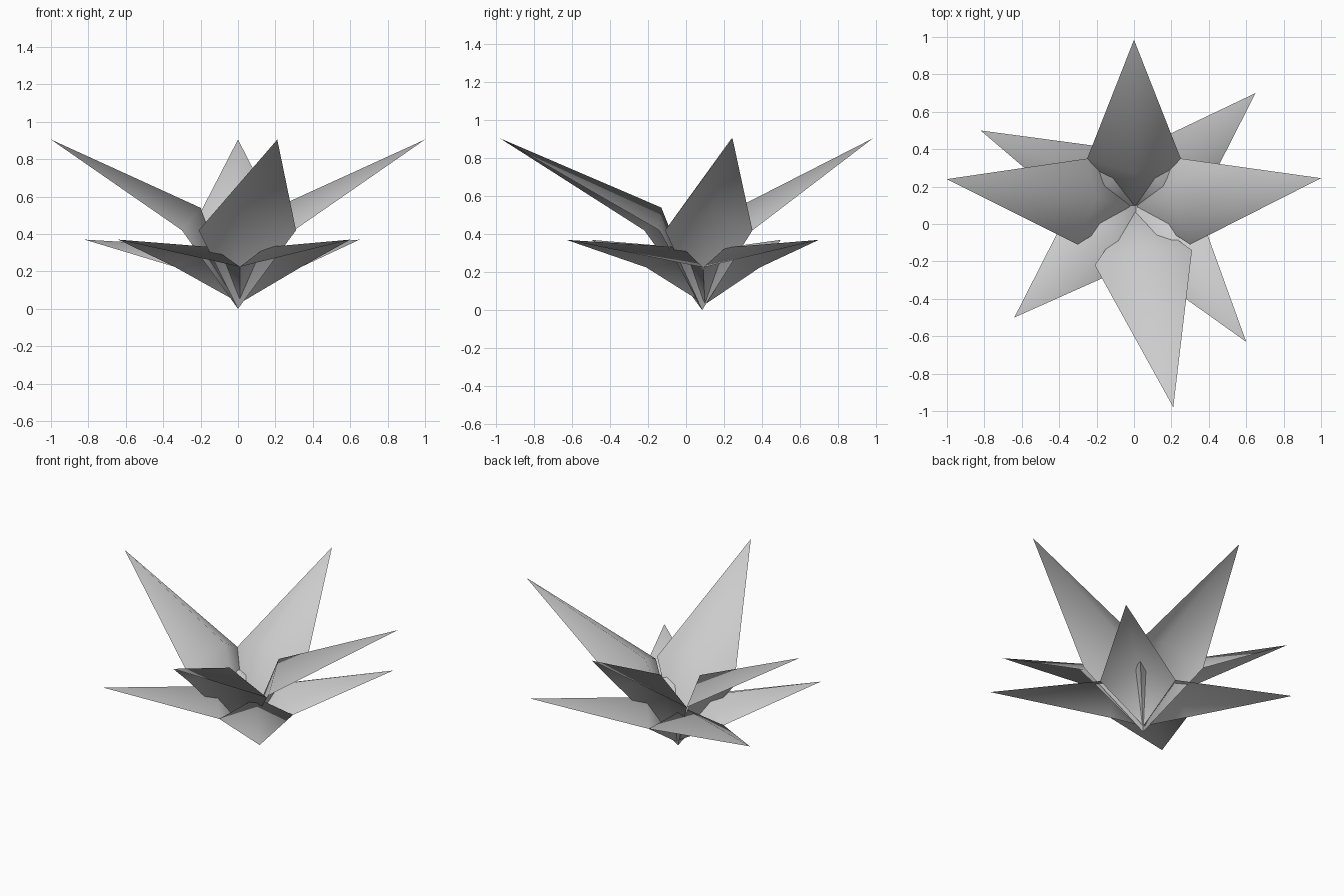
import bpy
import bmesh
from mathutils import Vector

cube = bpy.data.objects.get("Cube")
if cube:
    bpy.data.objects.remove(cube, do_unlink=True)

grey = bpy.data.materials.new("pale grey")
grey.use_nodes = True
colour = (0.6, 0.6, 0.6, 1)
grey.diffuse_color = colour
grey.node_tree.nodes["Principled BSDF"].inputs["Base Color"].default_value = colour


def petal(name, base, tip, left, right, ridge):
    """Kite-shaped sheet whose middle bulges inward, towards the flower's axis."""
    bm = bmesh.new()
    b, t, l, r, m = (bm.verts.new(p) for p in (base, tip, left, right, ridge))
    for tri in ((b, r, m), (r, t, m), (t, l, m), (l, b, m)):
        bm.faces.new(tri)
    bmesh.ops.recalc_face_normals(bm, faces=bm.faces)
    if sum((f.normal.z for f in bm.faces)) < 0:
        bmesh.ops.reverse_faces(bm, faces=bm.faces)
    for f in bm.faces:
        f.smooth = True
    mesh = bpy.data.meshes.new(name)
    bm.to_mesh(mesh)
    bm.free()
    mesh.materials.append(grey)
    obj = bpy.data.objects.new(name, mesh)
    bpy.context.collection.objects.link(obj)


def ring(prefix, base, tip_z, side_z, ridge_z, rows):
    """Ring of petals: each row gives name, tip, two side corners and ridge in plan."""
    for name, tip, left, right, ridge in rows:
        petal(prefix + name, Vector(base), Vector((*tip, tip_z)),
              Vector((*left, side_z)), Vector((*right, side_z)),
              Vector((*ridge, ridge_z)))


# Tall inner petals
back_l, back_r = (-0.25, 0.35), (0.25, 0.35)
ring("upper_petal_", (0, 0.085, 0), 0.905, 0.42, 0.54, (
    ("back", (0, 0.985), back_l, back_r, (0, 0.27)),
    ("left", (1, 0.245), back_r, (0.3, -0.11), (0.2, 0.14)),
    ("front", (0.21, -0.98), (0.31, -0.14), (-0.21, -0.22), (0.03, -0.13)),
    ("right", (-1, 0.24), (-0.3, -0.11), back_l, (-0.2, 0.14)),
))

# Low outer petals, sharing their side corners
east, west, south, north = (0.34, 0.09), (-0.34, 0.09), (0.01, -0.21), (0, 0.39)
ring("lower_petal_", (0.01, 0.1, 0.03), 0.37, 0.225, 0.33, (
    ("back_left", (0.65, 0.7), north, east, (0.14, 0.21)),
    ("front_left", (0.6, -0.63), east, south, (0.15, -0.02)),
    ("front_right", (-0.64, -0.5), south, west, (-0.14, -0.02)),
    ("back_right", (-0.82, 0.5), west, north, (-0.14, 0.21)),
))
